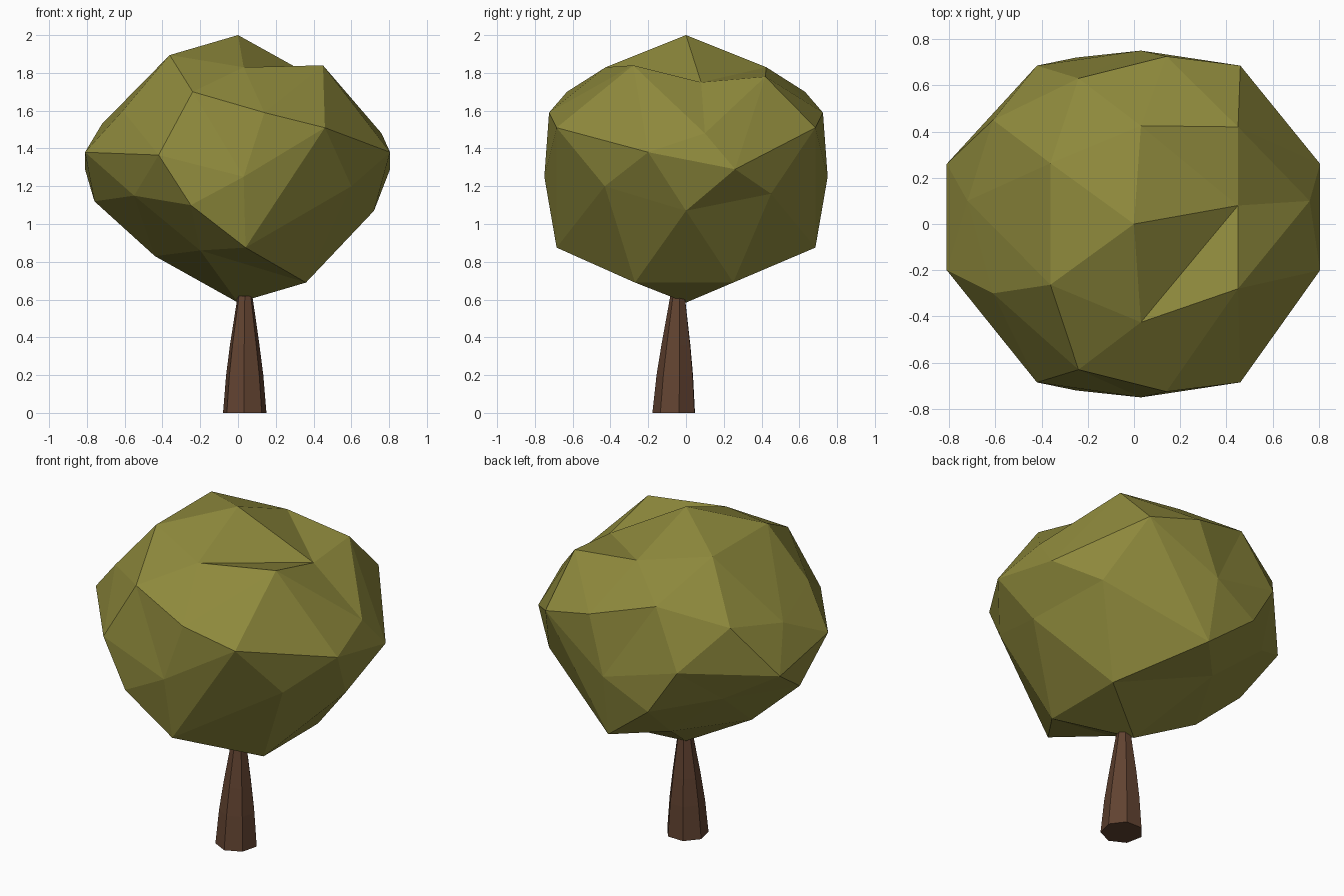
import bpy, bmesh
from math import atan2, degrees, cos, sin, tau

if "Cube" in bpy.data.objects:
    bpy.data.objects.remove(bpy.data.objects["Cube"])


def finish(bm, name, color):
    bmesh.ops.recalc_face_normals(bm, faces=bm.faces)
    me = bpy.data.meshes.new(name)
    bm.to_mesh(me)
    bm.free()
    mat = bpy.data.materials.new(name + "_color")
    mat.diffuse_color = (*color, 1)
    mat.use_nodes = True
    mat.node_tree.nodes["Principled BSDF"].inputs["Base Color"].default_value = mat.diffuse_color
    me.materials.append(mat)
    ob = bpy.data.objects.new(name, me)
    bpy.context.collection.objects.link(ob)
    return ob


# Foliage: squashed icosphere, sculpted in pairs mirrored across y.
# (ring, angle): x, +-y, z, optional y shift, optional z tilt between the pair
SCULPT = {
    (9, 0): (.45, 0, 1.75, .08), (9, 72): (.03, .425, 1.83),
    (5, 36): (.45, .35, 1.81, .07, -.03), (5, 108): (-.24, .63, 1.70),
    (5, 180): (-.72, 0, 1.53, .10),
    (4, 0): (.76, 0, 1.48, .10), (4, 72): (.14, .725, 1.59),
    (4, 144): (-.61, .375, 1.60, .075),
    (0, 18): (.805, .23, 1.335, .03, -.045), (0, 54): (.46, .685, 1.51),
    (0, 90): (.03, .75, 1.25), (0, 126): (-.42, .685, 1.365),
    (0, 162): (-.81, .23, 1.335, .03, -.045),
    (-4, 36): (.60, .44, 1.18, .01, -.02), (-4, 108): (-.25, .72, 1.10),
    (-4, 180): (-.76, 0, 1.12),
    (-5, 0): (.72, 0, 1.07), (-5, 72): (.04, .685, .875),
    (-5, 144): (-.55, .43, 1.15),
    (-9, 36): (.36, .26, .69, -.01), (-9, 108): (-.20, .43, .86),
    (-9, 180): (-.44, 0, .83),
}
bm = bmesh.new()
bmesh.ops.create_icosphere(bm, subdivisions=2, radius=1)
for v in bm.verts:
    x, y, z = v.co
    key = (round(z * 10), round(abs(degrees(atan2(y, x)))))
    side = 1 if y > 0 else -1
    if key in SCULPT:
        px, py, pz, shift, tilt = (*SCULPT[key], 0, 0)[:5]
        v.co = (px, side * py + shift, pz + side * tilt)
    else:
        v.co = (x * .85, y * .85, 1.292 + z * .708)
finish(bm, "foliage", (.27, .25, .045))

# Trunk: seven-sided tapered loft (z, radius, centre x, centre y)
SIDES = 7
bm = bmesh.new()
rings = []
for z, r, cx, cy in [(0, .118, .035, -.06), (.2, .101, .035, -.055),
                     (.36, .080, .035, -.05), (.62, .040, .037, -.043)]:
    rings.append([bm.verts.new((cx + r * cos(tau * i / SIDES + .2),
                                cy + r * sin(tau * i / SIDES + .2), z))
                  for i in range(SIDES)])
for a, b in zip(rings, rings[1:]):
    for i in range(SIDES):
        j = (i + 1) % SIDES
        bm.faces.new((a[i], a[j], b[j], b[i]))
bm.faces.new(rings[0])
bm.faces.new(rings[-1])
finish(bm, "trunk", (.12, .055, .03))
